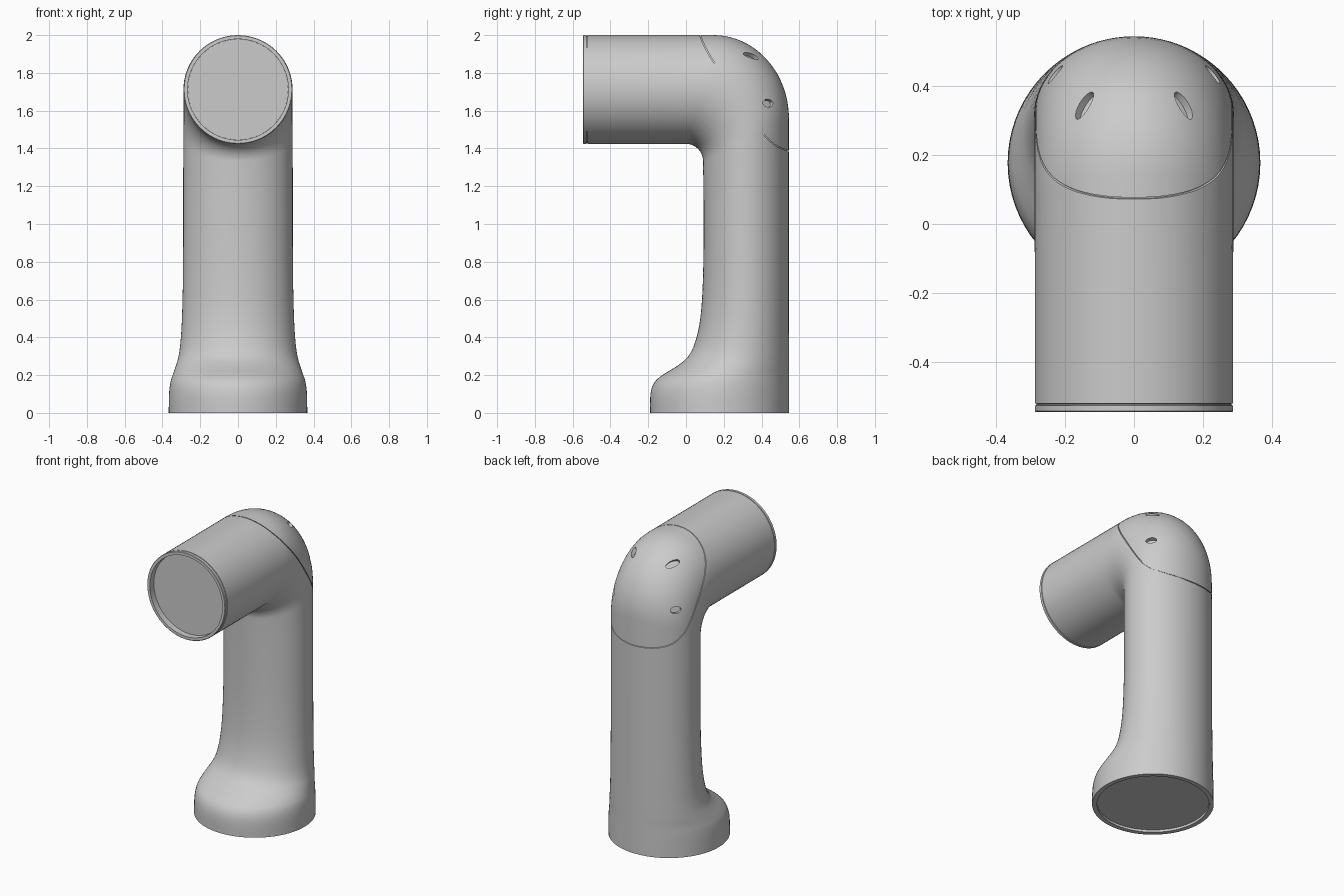
import bpy, bmesh
from math import sin, cos, pi, radians
from mathutils import Vector, Matrix

if "Cube" in bpy.data.objects:
    bpy.data.objects.remove(bpy.data.objects["Cube"])

N = 72  # points around the tube


def spline(pts, steps):
    """Catmull-Rom through tuples of any size."""
    out = []
    for i in range(len(pts) - 1):
        p = [pts[max(0, min(len(pts) - 1, i + k))] for k in (-1, 0, 1, 2)]
        for s in range(steps):
            t = s / steps
            out.append(tuple(0.5 * (2*b + (c - a)*t + (2*a - 5*b + 4*c - d)*t*t
                                    + (3*b - a - 3*c + d)*t**3) for a, b, c, d in zip(*p)))
    return out + [pts[-1]]


def finish(name, bm):
    bmesh.ops.recalc_face_normals(bm, faces=bm.faces)
    me = bpy.data.meshes.new(name)
    bm.to_mesh(me)
    bm.free()
    ob = bpy.data.objects.new(name, me)
    bpy.context.collection.objects.link(ob)
    return ob


def loft(name, sections, inset=0.0):
    """Elliptical rings between an inner and an outer (y, z) point, half width w."""
    bm = bmesh.new()
    rings = []
    for iy, iz, oy, oz, w in sections:
        c = Vector((0, (iy + oy) / 2, (iz + oz) / 2))
        h = Vector((0, (oy - iy) / 2, (oz - iz) / 2))
        h *= 1 - inset / h.length
        rings.append([bm.verts.new(c + h * cos(2*pi*k/N) + Vector(((w - inset) * sin(2*pi*k/N), 0, 0)))
                      for k in range(N)])
    for a, b in zip(rings, rings[1:]):
        for k in range(N):
            bm.faces.new((a[k], a[(k+1) % N], b[(k+1) % N], b[k]))
    bm.faces.new(rings[0])
    bm.faces.new(rings[-1])
    return finish(name, bm)


def cut(ob, cutter):
    cutter.hide_render = True
    m = ob.modifiers.new("cut", 'BOOLEAN')
    m.operation, m.solver, m.object = 'DIFFERENCE', 'EXACT', cutter
    bpy.context.view_layer.objects.active = ob
    bpy.ops.object.modifier_apply(modifier=m.name)
    bpy.data.objects.remove(cutter)


def disc(name, loc, r, depth, rot):
    bm = bmesh.new()
    bmesh.ops.create_cone(bm, cap_ends=True, segments=N, radius1=r, radius2=r, depth=depth,
                          matrix=Matrix.Translation(loc) @ rot)
    return finish(name, bm)


BACK, CZ, R = 0.545, 1.712, 0.288


def floor_ring(r, z):
    return (0.178 - r, z, 0.178 + r, z, r)


def mouth_ring(r, y):
    return (y, CZ - r, y, CZ + r, r)


# flared foot and column: z, front y, half width
foot = spline([(0, -0.19, 0.367), (0.10, -0.188, 0.365), (0.16, -0.168, 0.358),
               (0.20, -0.125, 0.346), (0.25, -0.045, 0.329), (0.30, 0.012, 0.315),
               (0.38, 0.050, 0.304), (0.52, 0.078, 0.296), (0.75, 0.091, 0.291),
               (1.05, 0.093, 0.290)], 4)
outer = [(y, z, BACK, z, w) for z, y, w in foot]
outer.append((0.092, 1.22, BACK, 1.33, 0.29))
# elbow: tight inner corner, large outer corner
for i in range(21):
    a = pi / 2 * i / 20
    outer.append((0.09*cos(a), 1.334 + 0.09*sin(a),
                  0.145 + 0.40*cos(a), 1.56 + 0.44*sin(a), 0.289))
outer += [mouth_ring(R, y) for y in (-0.12, -0.30, -0.521)]
# groove and rim at the mouth
rim = [mouth_ring(r, y) for r, y in ((R - 0.005, -0.522), (R - 0.005, -0.526), (R, -0.527),
                                     (R, -0.543), (R - 0.003, -0.546), (0.267, -0.546),
                                     (0.267, -0.48))]
under = [floor_ring(0.338, 0.03), floor_ring(0.338, 0)]
body = loft("tube_body", under + outer + rim)

# seam of the elbow cap: thin curved sheet, limited in depth by an inset core
seam = spline([(0.065, 2.05), (0.075, 1.99), (0.13, 1.88), (0.26, 1.69), (0.38, 1.51),
               (0.42, 1.46), (0.48, 1.41), (0.58, 1.37)], 4)
bm = bmesh.new()
outline = seam + [(y + 0.004, z + 0.003) for y, z in reversed(seam)]
sides = [[bm.verts.new((x, y, z)) for y, z in outline] for x in (-0.4, 0.4)]
n = len(seam)
for s in sides:
    for i in range(n - 1):
        bm.faces.new((s[i], s[i+1], s[2*n-2-i], s[2*n-1-i]))
for i in range(2 * n):
    j = (i + 1) % (2 * n)
    bm.faces.new((sides[0][i], sides[0][j], sides[1][j], sides[1][i]))
sheet = finish("seam_cutter", bm)
cut(sheet, loft("seam_core", outer, 0.007))

# four small oval recesses in the cap
bpy.context.view_layer.update()
bm = bmesh.new()
for s in (-1, 1):
    for start, ray, along, ra, rb in (
            ((0.145*s, 0.345, 3), (0, 0, -1), (-0.25*s, 1, 0), 0.047, 0.02),
            ((s, 0.435, 1.64), (-s, 0, 0), (-0.8*s, 1, 0), 0.034, 0.021)):
        hit, loc, nor, _ = body.ray_cast(Vector(start), Vector(ray))
        ay = Vector(along)
        ay = (ay - nor * ay.dot(nor)).normalized()
        ax = ay.cross(nor)
        frame = Matrix((ax, ay, nor)).transposed().to_4x4()
        bmesh.ops.create_cone(bm, cap_ends=True, segments=24, radius1=1, radius2=1, depth=0.05,
                              matrix=Matrix.Translation(loc) @ frame @ Matrix.Diagonal((rb, ra, 1, 1)))
holes = finish("recess_cutter", bm)
cut(body, sheet)
cut(body, holes)

# front lens and bottom plate, slightly recessed
lens = disc("front_lens", (0, -0.49, CZ), 0.2665, 0.03, Matrix.Rotation(pi/2, 4, 'X'))
plate = disc("base_plate", (0, 0.178, 0.025), 0.3375, 0.02, Matrix())

for ob in (body, lens, plate):
    bpy.ops.object.select_all(action='DESELECT')
    ob.select_set(True)
    bpy.context.view_layer.objects.active = ob
    bpy.ops.object.shade_smooth_by_angle(angle=radians(35))
